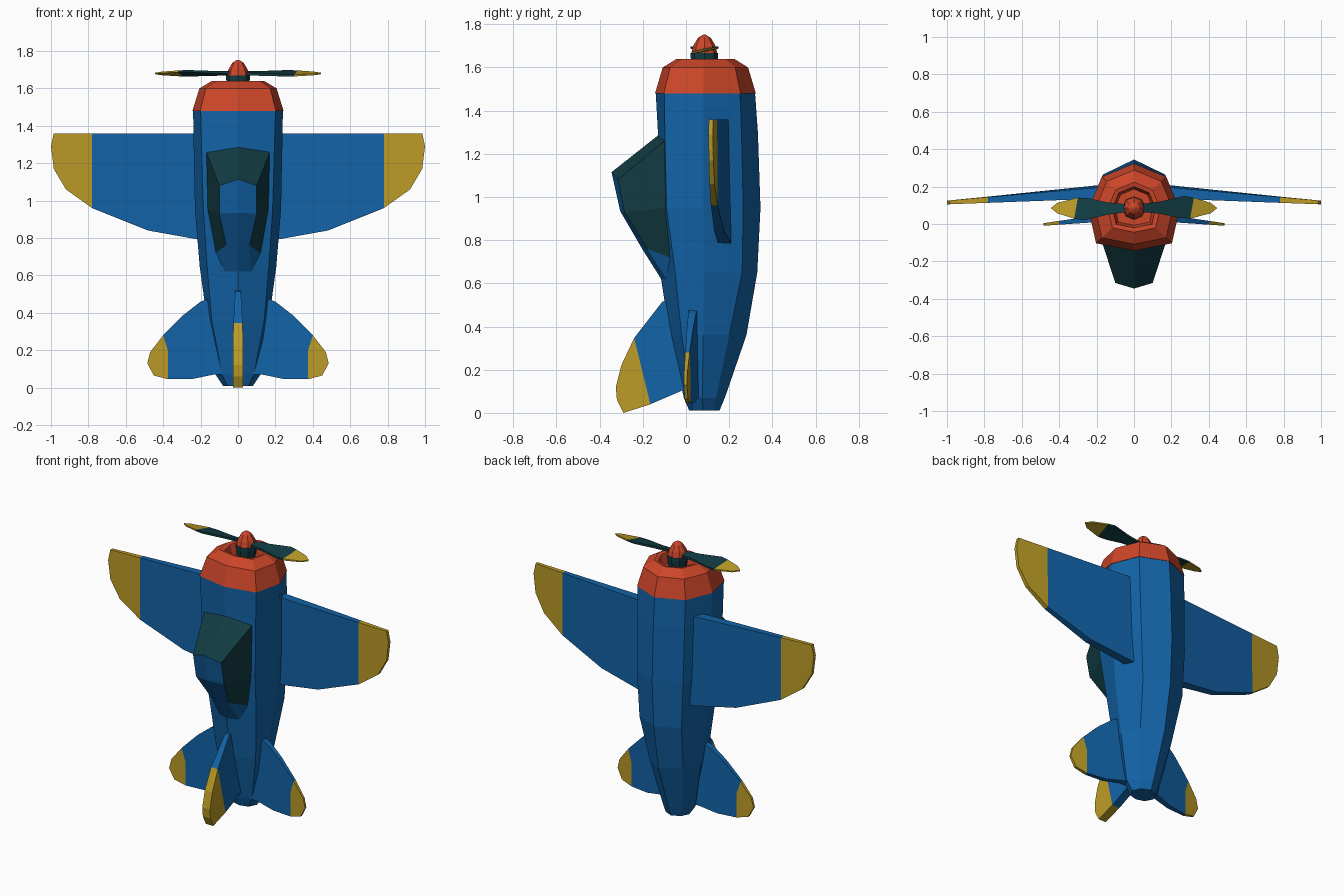
import bpy, bmesh, math

if "Cube" in bpy.data.objects:
    bpy.data.objects.remove(bpy.data.objects["Cube"])


def material(name, rgb):
    m = bpy.data.materials.new(name)
    m.diffuse_color = (*rgb, 1)
    m.use_nodes = True
    m.node_tree.nodes["Principled BSDF"].inputs["Base Color"].default_value = m.diffuse_color
    return m


BLUE = material("blue", (0.006, 0.125, 0.39))
RED = material("red", (0.6, 0.06, 0.022))
YELLOW = material("yellow", (0.5, 0.33, 0.02))
DARK = material("dark_teal", (0.006, 0.045, 0.055))


def build(name, verts, faces, mat, mirror=False):
    bm = bmesh.new()
    vs = [bm.verts.new(v) for v in verts]
    for f in faces:
        bm.faces.new([vs[i] for i in f])
    bmesh.ops.recalc_face_normals(bm, faces=bm.faces)
    me = bpy.data.meshes.new(name)
    bm.to_mesh(me)
    bm.free()
    me.materials.append(mat)
    ob = bpy.data.objects.new(name, me)
    bpy.context.collection.objects.link(ob)
    if mirror:
        ob.modifiers.new("mirror", 'MIRROR')
    return ob


def loft(name, rings, mat):
    n = len(rings[0])
    verts = [p for r in rings for p in r]
    faces = [(k * n + i, k * n + (i + 1) % n, (k + 1) * n + (i + 1) % n, (k + 1) * n + i)
             for k in range(len(rings) - 1) for i in range(n)]
    faces += [tuple(range(n)), tuple(range(len(verts) - n, len(verts)))]
    return build(name, verts, faces, mat)


def plate(name, outline, place, mat, mirror=False):
    # place(u, v, side) puts an outline point on either face of the plate
    n = len(outline)
    verts = [place(u, v, s) for s in (-1, 1) for u, v in outline]
    faces = [tuple(range(n)), tuple(range(n, 2 * n))]
    faces += [(i, (i + 1) % n, n + (i + 1) % n, n + i) for i in range(n)]
    return build(name, verts, faces, mat, mirror)


def section(z, top, shoulder, side, lower, belly):
    half = [shoulder, side, lower]
    pts = [(0, top)] + half + [(0, belly)] + [(-x, y) for x, y in reversed(half)]
    return [(x, y, z) for x, y in pts]


# Fuselage: eight-sided sections from nose to tail
nose = section(1.48, -.14, (.20, -.10), (.24, .08), (.17, .25), .32)
loft("fuselage", [
    nose,
    section(1.30, -.13, (.195, -.098), (.237, .08), (.17, .257), .333),
    section(.95, -.14, (.185, -.09), (.23, .08), (.165, .265), .345),
    section(.65, -.12, (.165, -.05), (.205, .08), (.15, .26), .33),
    section(.36, -.075, (.14, -.02), (.165, .08), (.12, .20), .28),
    section(.07, -.01, (.085, .02), (.12, .075), (.07, .14), .18),
    section(.01, .015, (.055, .03), (.08, .08), (.055, .13), .155)], BLUE)


# Cowling: nose section shrunk in steps, with a recessed intake
def shrink(f, z):
    return [(x * f, .09 + (y - .09) * f, z) for x, y, _ in nose]


loft("cowling", [shrink(f, z) for f, z in (
    (1.015, 1.48), (.86, 1.60), (.58, 1.64), (.48, 1.635), (.42, 1.57))], RED)


# Propeller hub and spinner
def turned(name, profile, mat, n=8):
    loft(name, [[(r * math.cos(2 * math.pi * i / n), .085 + r * math.sin(2 * math.pi * i / n), z)
                 for i in range(n)] for r, z in profile], mat)


turned("propeller_hub", [(.05, 1.56), (.063, 1.645), (.063, 1.668)], DARK)
turned("spinner", [(.06, 1.667), (.052, 1.70), (.03, 1.737), (.006, 1.752)], RED)


# Propeller blades, pitched the opposite way on each side
def blade(sign):
    def place(u, v, s):
        return (sign * u, .085 + sign * v, 1.68 + .2 * v + s * (.008 - .01 * u))
    return place


for sign, label in ((1, "right"), (-1, "left")):
    plate(label + "_blade", [(.03, .02), (.14, .035), (.27, .065), (.32, .056), (.30, -.056),
                             (.24, -.052), (.14, -.03), (.03, -.02)], blade(sign), DARK)
    plate(label + "_blade_tip", [(.32, .056), (.41, .028), (.445, 0), (.41, -.028), (.30, -.056)],
          blade(sign), YELLOW)


# Wings: thin towards the tips, raised towards the canopy side
def wing(x, z, s):
    k = (x - .2) / .8
    return (x, .165 - .05 * k + .02 * (1.36 - z) * (1 - k) + s * (.03 - .02 * k), z)


plate("wings", [(.12, 1.36), (.78, 1.36), (.78, .96), (.48, .84), (.2, .79), (.12, .775)],
      wing, BLUE, True)
plate("wing_tips", [(.78, 1.36), (.985, 1.36), (1, 1.29), (.985, 1.17), (.92, 1.06), (.78, .96)],
      wing, YELLOW, True)


# Tailplane
def tailplane(x, z, s):
    k = (x - .2) / .28
    return (x, .028 - .03 * k + s * (.018 - .011 * k), z)


plate("tailplane", [(.1, .55), (.2, .46), (.29, .385), (.40, .28), (.42, .19), (.37, .18), (.37, .045),
                    (.25, .045), (.13, .07), (.07, .06)][:4] and
      [(.1, .5), (.2, .46), (.29, .39), (.40, .28), (.375, .2), (.375, .045),
       (.25, .045), (.13, .07), (.07, .07)], tailplane, BLUE, True)
plate("tailplane_tips", [(.40, .28), (.47, .19), (.485, .13), (.45, .065), (.375, .045), (.375, .2)],
      tailplane, YELLOW, True)


# Fin
def fin(y, z, s):
    return (s * (.027 - .012 * max(0, (z - .3) / .22)), y, z)


plate("fin", [(-.06, .53), (-.11, .515), (-.24, .347), (-.165, .04), (-.025, .10), (.03, .13)],
      fin, BLUE)
plate("fin_tip", [(-.24, .347), (-.30, .22), (-.325, .12), (-.32, .06), (-.29, 0), (-.165, .04)],
      fin, YELLOW)

# Canopy: dark windscreen and side glass, blue spine behind
shoulder = [(.10, -.315, 1.08), (.10, -.285, .93), (.062, -.18, .76)]
base = [(.17, -.10, 1.26), (.165, -.085, .95), (.12, -.075, .72)]
ridge = [(0, -.345, 1.115), (0, -.305, .935), (0, -.20, .755)]
build("canopy_glass", shoulder + base + ridge[:1] + [(0, -.13, 1.285)],
      [(0, 1, 4, 3), (1, 2, 5, 4), (0, 3, 7, 6)], DARK, True)
build("canopy_spine", shoulder + ridge + [base[2], (.07, -.09, .62), (0, -.115, .62)],
      [(0, 1, 4, 3), (1, 2, 5, 4), (2, 7, 8, 5), (2, 6, 7)], BLUE, True)
